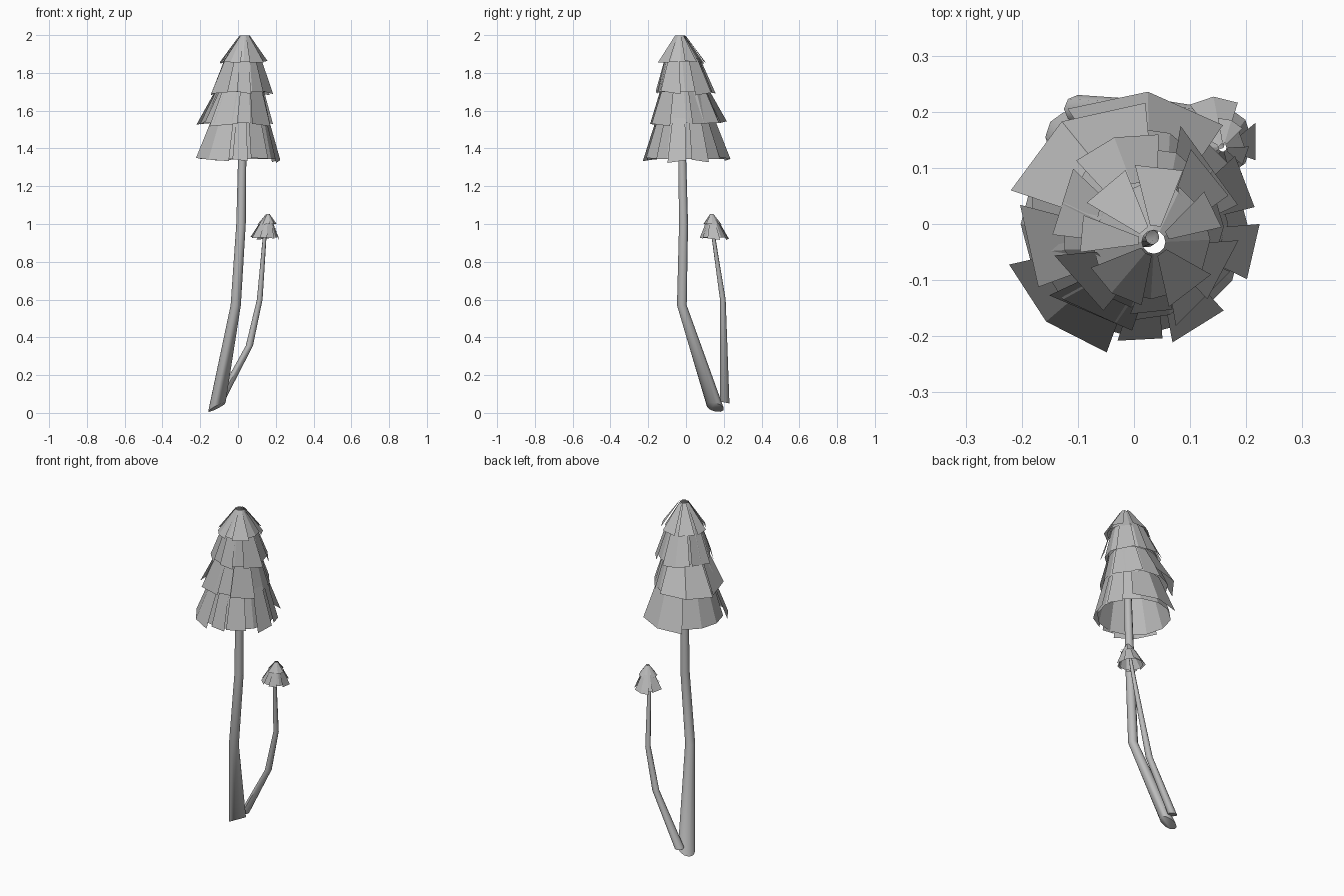
import bpy, bmesh, random
from math import sin, cos, radians
from mathutils import Vector

random.seed(4)
cube = bpy.data.objects.get("Cube")
if cube:
    bpy.data.objects.remove(cube, do_unlink=True)

grey = bpy.data.materials.new("matte_grey")
grey.use_nodes = True
grey.diffuse_color = (0.5, 0.5, 0.5, 1)
shader = grey.node_tree.nodes["Principled BSDF"]
shader.inputs["Base Color"].default_value = (0.5, 0.5, 0.5, 1)
shader.inputs["Roughness"].default_value = 0.8


def finish(name, bm, smooth=False):
    mesh = bpy.data.meshes.new(name)
    bm.to_mesh(mesh)
    bm.free()
    mesh.materials.append(grey)
    ob = bpy.data.objects.new(name, mesh)
    bpy.context.collection.objects.link(ob)
    if smooth:
        bpy.ops.object.select_all(action='DESELECT')
        ob.select_set(True)
        bpy.context.view_layer.objects.active = ob
        bpy.ops.object.shade_smooth_by_angle(angle=radians(50))
    return ob


def stem(name, path, tilt=(0, 0), sides=10):
    """Bent tapering tube through (x, y, z, radius); tilt slopes the cut foot."""
    bm = bmesh.new()
    rings = []
    for i, (x, y, z, r) in enumerate(path):
        ring = []
        for k in range(sides):
            a = radians(360 * k / sides)
            dx, dy = r * cos(a), r * sin(a)
            dz = dx * tilt[0] + dy * tilt[1] if i == 0 else 0
            ring.append(bm.verts.new((x + dx, y + dy, z + dz)))
        rings.append(ring)
    for low, high in zip(rings, rings[1:]):
        for k in range(sides):
            j = (k + 1) % sides
            bm.faces.new((low[k], low[j], high[j], high[k]))
    bm.faces.new(rings[0][::-1])
    return finish(name, bm, True)


def strip(bm, low, high, start, end, segments, lift=0.0, drop=0.0, skew=0.0):
    """Conical sheet between two circles (x, y, z, radius)."""
    pairs = []
    for i in range(segments + 1):
        t = i / segments
        a = radians(start + (end - start) * t)
        out = Vector((cos(a), sin(a), 0))
        bottom = Vector(low[:3]) + out * (low[3] + lift)
        bottom.z += -drop + skew * (t - 0.5)
        top = Vector(high[:3]) + out * (high[3] + lift * 0.3)
        pairs.append((bm.verts.new(bottom), bm.verts.new(top)))
    for (a, b), (c, d) in zip(pairs, pairs[1:]):
        bm.faces.new((a, c, d, b))


def tier(name, low, high, flaps, sides, size):
    """Ragged skirt: a full cone under overlapping flaps."""
    bm = bmesh.new()
    strip(bm, low, high, 0, 360, sides)
    for start, end, lift in flaps:
        strip(bm, low, high, start, end, max(1, round((end - start) / 36)),
              lift, random.uniform(-0.02, 0.08) * size,
              random.uniform(-0.12, 0.12) * size)
    return finish(name, bm)


# Stems
stem("main_stem", [(-0.112, 0.155, 0.03, 0.046), (-0.012, -0.022, 0.57, 0.027),
                   (0.016, -0.013, 1.0, 0.025), (0.022, -0.02, 1.34, 0.022),
                   (0.033, -0.024, 1.94, 0.012)], tilt=(0.5, -0.2))
stem("small_stem", [(-0.1, 0.205, 0.055, 0.025), (0.06, 0.2, 0.355, 0.019),
                    (0.115, 0.195, 0.6, 0.015), (0.14, 0.147, 0.92, 0.01),
                    (0.155, 0.14, 1.03, 0.006)], tilt=(0, -0.2), sides=8)

# Main cap, from the lowest skirt to the crown
tier("main_cap_skirt", (0, 0, 1.345, 0.202), (0.01, -0.005, 1.56, 0.145),
     [(48, 120, 0.035), (198, 258, 0.032), (288, 316, 0.02),
      (334, 360, 0.022), (8, 34, 0.015), (262, 284, 0.008)], 12, 0.2)
tier("main_cap_lower_tier", (-0.01, 0, 1.535, 0.178), (0.012, -0.012, 1.72, 0.117),
     [(82, 164, 0.04), (170, 215, 0.018), (222, 272, 0.012),
      (295, 335, 0.022), (10, 62, 0.02)], 11, 0.18)
tier("main_cap_upper_tier", (0.015, -0.005, 1.7, 0.145), (0.025, -0.02, 1.875, 0.09),
     [(80, 135, 0.022), (140, 185, 0.016), (198, 245, 0.02),
      (262, 290, 0.012), (312, 352, 0.028), (20, 58, 0.018)], 11, 0.16)
tier("main_cap_crown", (0.03, -0.028, 1.86, 0.106), (0.035, -0.032, 1.998, 0.021),
     [(65, 102, 0.03), (110, 150, 0.026), (160, 190, 0.022),
      (205, 262, 0.012), (285, 330, 0.018), (10, 42, 0.022)], 12, 0.12)

# Small cap
tier("small_cap_skirt", (0.145, 0.147, 0.928, 0.066), (0.153, 0.14, 1.01, 0.032),
     [(60, 125, 0.014), (140, 190, 0.014), (205, 250, 0.012),
      (275, 310, 0.008), (335, 385, 0.013)], 10, 0.1)
tier("small_cap_crown", (0.154, 0.138, 1.0, 0.043), (0.158, 0.136, 1.053, 0.007),
     [(40, 95, 0.008), (150, 210, 0.008), (240, 290, 0.005),
      (320, 360, 0.008)], 9, 0.06)
